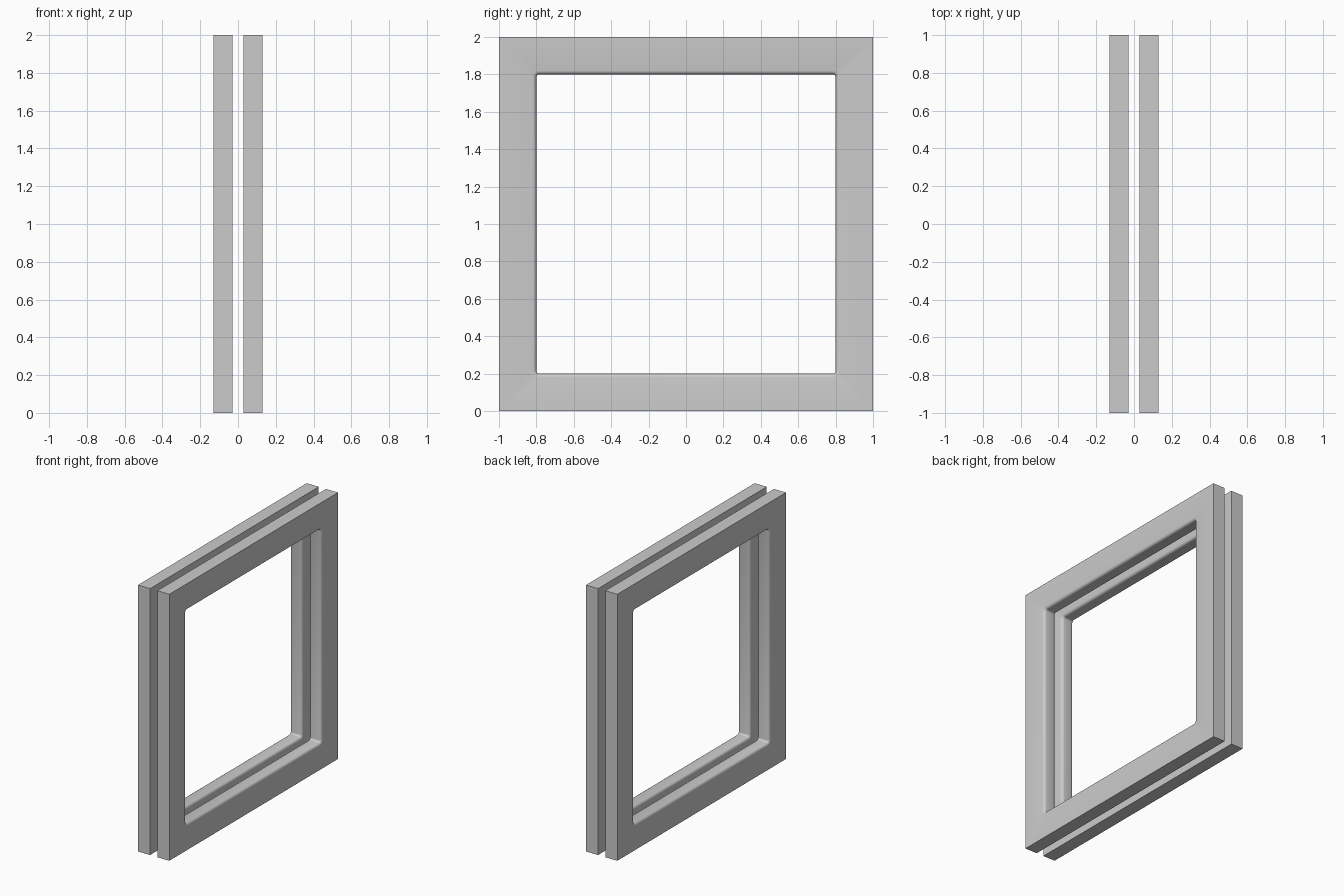
import bpy
import bmesh
from math import pi, cos, sin

if "Cube" in bpy.data.objects:
    bpy.data.objects.remove(bpy.data.objects["Cube"])

SEG = 4        # segments per rounding
R = 0.015      # corner radius of the opening
B = 0.02       # rounding of the opening edges


def loop_points(half, radius):
    """Rounded square in y/z; radius 0 repeats the corner (merged later)."""
    pts = []
    for i, (sy, sz) in enumerate([(1, 1), (-1, 1), (-1, -1), (1, -1)]):
        for k in range(SEG + 1):
            a = (i + k / SEG) * pi / 2
            pts.append((sy * (half - radius) + radius * cos(a),
                        1 + sz * (half - radius) + radius * sin(a)))
    return pts


def frame(name, x0, x1):
    # cross-section: (x, half size, corner radius)
    prof = [(x0, 1.0, 0), (x1, 1.0, 0)]
    arc = [k / SEG * pi / 2 for k in range(SEG + 1)]
    for a in arc:
        d = B * (1 - sin(a))
        prof.append((x1 - B + B * cos(a), 0.8 + d, R + d))
    for a in reversed(arc):
        d = B * (1 - sin(a))
        prof.append((x0 + B - B * cos(a), 0.8 + d, R + d))

    bm = bmesh.new()
    rings = [[bm.verts.new((x, y, z)) for y, z in loop_points(h, r)]
             for x, h, r in prof]
    n = len(rings[0])
    for i, ra in enumerate(rings):
        rb = rings[(i + 1) % len(rings)]
        for j in range(n):
            k = (j + 1) % n
            bm.faces.new((ra[j], ra[k], rb[k], rb[j]))
    bmesh.ops.remove_doubles(bm, verts=bm.verts, dist=1e-5)
    bmesh.ops.recalc_face_normals(bm, faces=bm.faces)
    me = bpy.data.meshes.new(name)
    bm.to_mesh(me)
    bm.free()
    ob = bpy.data.objects.new(name, me)
    bpy.context.collection.objects.link(ob)
    bpy.ops.object.select_all(action='DESELECT')
    ob.select_set(True)
    bpy.context.view_layer.objects.active = ob
    bpy.ops.object.shade_smooth_by_angle()
    return ob


# two parallel square frames with a narrow gap
frame("left_frame", -0.13, -0.03)
frame("right_frame", 0.03, 0.13)
